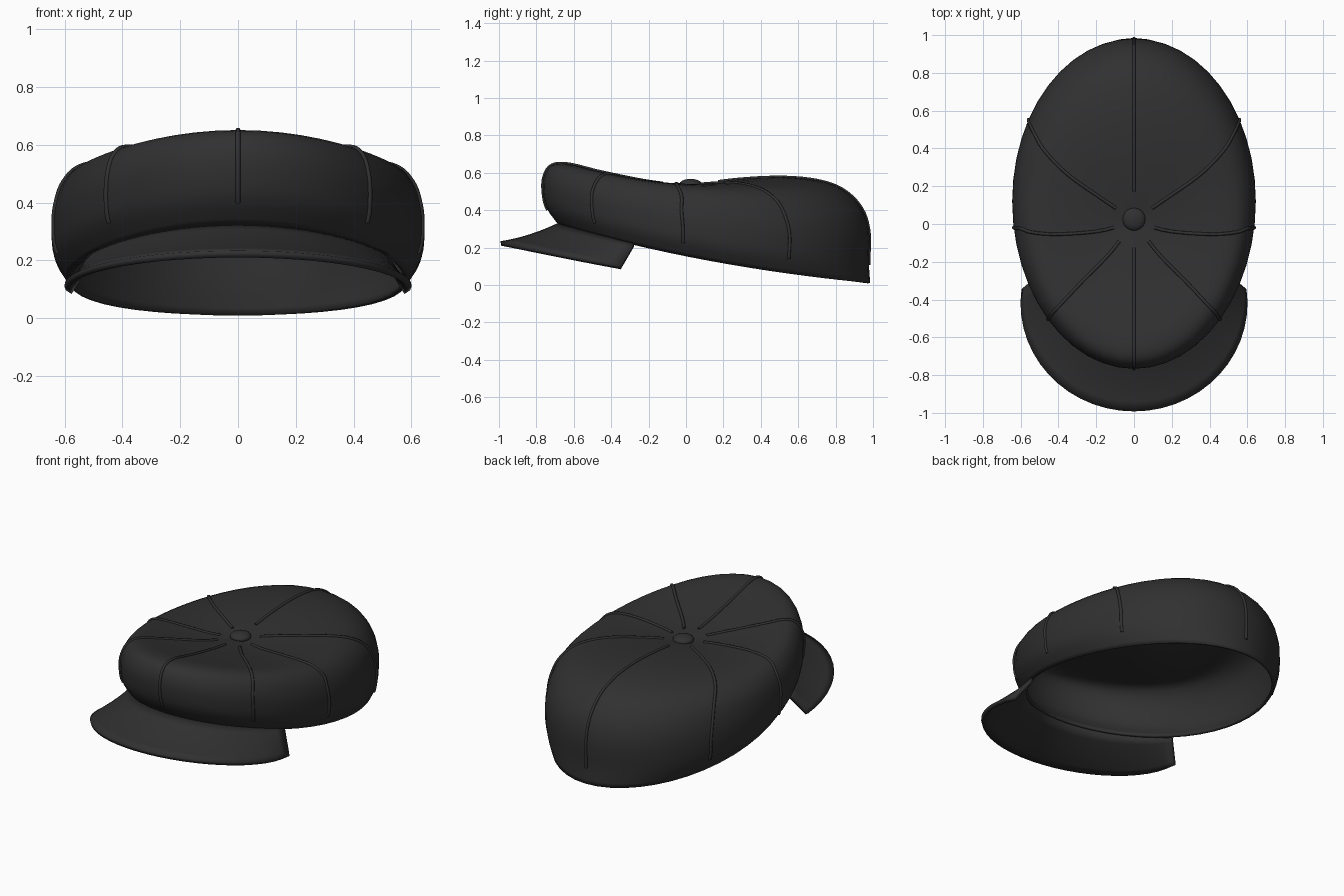
import bpy, bmesh, math
from mathutils import Vector

cube = bpy.data.objects.get("Cube")
if cube:
    bpy.data.objects.remove(cube, do_unlink=True)

cloth = bpy.data.materials.new("charcoal cloth")
cloth.use_nodes = True
colour = (0.03, 0.03, 0.03, 1)
cloth.diffuse_color = colour
bsdf = cloth.node_tree.nodes["Principled BSDF"]
bsdf.inputs["Base Color"].default_value = colour
bsdf.inputs["Roughness"].default_value = 0.9

# Crown rings from the middle to the rim:
# front (y, z), side (x, y, z), back (y, z)
RINGS = [
    ((0.02, .53), (0, 0.02, .53), (0.02, .53)),
    ((-.20, .555), (.17, 0.0, .535), (.25, .563)),
    ((-.45, .605), (.40, .02, .54), (.50, .577)),
    ((-.63, .648), (.545, .06, .52), (.70, .56)),
    ((-.72, .64), (.61, .10, .46), (.84, .51)),
    ((-.76, .58), (.638, .11, .38), (.94, .41)),
    ((-.765, .50), (.645, .12, .30), (.98, .28)),
    ((-.745, .41), (.635, .12, .21), (.978, .12)),
    ((-.68, .32), (.585, .12, .13), (.985, .01)),
]
LAST = len(RINGS) - 1


def ring_point(ring, angle):
    """Point on one ring; angle 0 faces the front, positive towards +x."""
    (fy, fz), (sx, sy, sz), (by, bz) = ring
    c = -math.cos(angle)
    bend = lambda f, s, b: s + (b - f) / 2 * c + ((b + f) / 2 - s) * c * c
    return Vector((sx * math.sin(angle), bend(fy, sy, by), bend(fz, sz, bz)))


def crown_point(t, angle):
    """Smooth interpolation between the rings."""
    i = min(int(t), LAST - 1)
    u = t - i
    p0, p1, p2, p3 = (ring_point(RINGS[min(max(k, 0), LAST)], angle)
                      for k in range(i - 1, i + 3))
    return (p1 + (p2 - p0) * (u / 2)
            + (p0 * 2 - p1 * 5 + p2 * 4 - p3) * (u * u / 2)
            + (p1 * 3 - p0 - p2 * 3 + p3) * (u ** 3 / 2))


def finish(obj, angle=40):
    obj.data.materials.append(cloth)
    bpy.ops.object.select_all(action='DESELECT')
    obj.select_set(True)
    bpy.context.view_layer.objects.active = obj
    bpy.ops.object.shade_smooth_by_angle(angle=math.radians(angle))


def grid_object(name, rows, closed, thickness, offset):
    """Sheet through rows of points, thickened."""
    bm = bmesh.new()
    grid = [[bm.verts.new(p) for p in row] for row in rows]
    n = len(rows[0])
    for upper, lower in zip(grid, grid[1:]):
        for j in range(n if closed else n - 1):
            k = (j + 1) % n
            bm.faces.new((upper[j], lower[j], lower[k], upper[k]))
    if closed:
        bmesh.ops.remove_doubles(bm, verts=bm.verts, dist=1e-4)
    bm.normal_update()
    mesh = bpy.data.meshes.new(name)
    bm.to_mesh(mesh)
    bm.free()
    obj = bpy.data.objects.new(name, mesh)
    bpy.context.collection.objects.link(obj)
    finish(obj)
    solid = obj.modifiers.new("thickness", 'SOLIDIFY')
    solid.thickness = thickness
    solid.offset = offset
    return obj


# Hollow crown
SEGMENTS, STEPS = 48, 3
rows = [[crown_point(i / STEPS, math.tau * j / SEGMENTS) for j in range(SEGMENTS)]
        for i in range(LAST * STEPS + 1)]
grid_object("crown", rows, True, 0.015, -1)

# Brim, from the crown rim to a drooping outer edge
COLUMNS, DEPTH = 28, 6
rows = []
for i in range(DEPTH + 1):
    v = i / DEPTH
    row = []
    for j in range(COLUMNS + 1):
        s = 2 * j / COLUMNS - 1
        inner = ring_point(RINGS[LAST], s * 1.06)
        b = s * 1.72
        y = -.43 - .56 * math.cos(b)
        outer = Vector((.592 * math.sin(b), y, .222 - .205 * (y + .99)))
        p = inner.lerp(outer, v)
        p.z -= .05 * v * (1 - v) * math.cos(s * math.pi / 2)
        row.append(p)
    rows.append(row)
grid_object("brim", rows, False, 0.024, 0)

# Eight raised seams
side_angles = {"front_side": 45, "side": 81, "back_side": 120}
seams = {"front_seam": 0, "back_seam": 180}
for part, deg in side_angles.items():
    seams["left_" + part + "_seam"] = deg
    seams["right_" + part + "_seam"] = -deg
for name, deg in seams.items():
    curve = bpy.data.curves.new(name, 'CURVE')
    curve.dimensions = '3D'
    curve.bevel_depth = 0.009
    curve.bevel_resolution = 1
    curve.use_fill_caps = True
    spline = curve.splines.new('POLY')
    count = 32
    spline.points.add(count - 1)
    for k, point in enumerate(spline.points):
        t = 0.7 + 6.4 * k / (count - 1)
        point.co = (*crown_point(t, math.radians(deg)), 1)
    obj = bpy.data.objects.new(name, curve)
    bpy.context.collection.objects.link(obj)
    curve.materials.append(cloth)

# Button on top
bpy.ops.mesh.primitive_uv_sphere_add(segments=20, ring_count=10, radius=0.06,
                                     location=(0, 0.025, 0.54))
button = bpy.context.object
button.name = "top_button"
button.scale.z = 0.45
finish(button)
